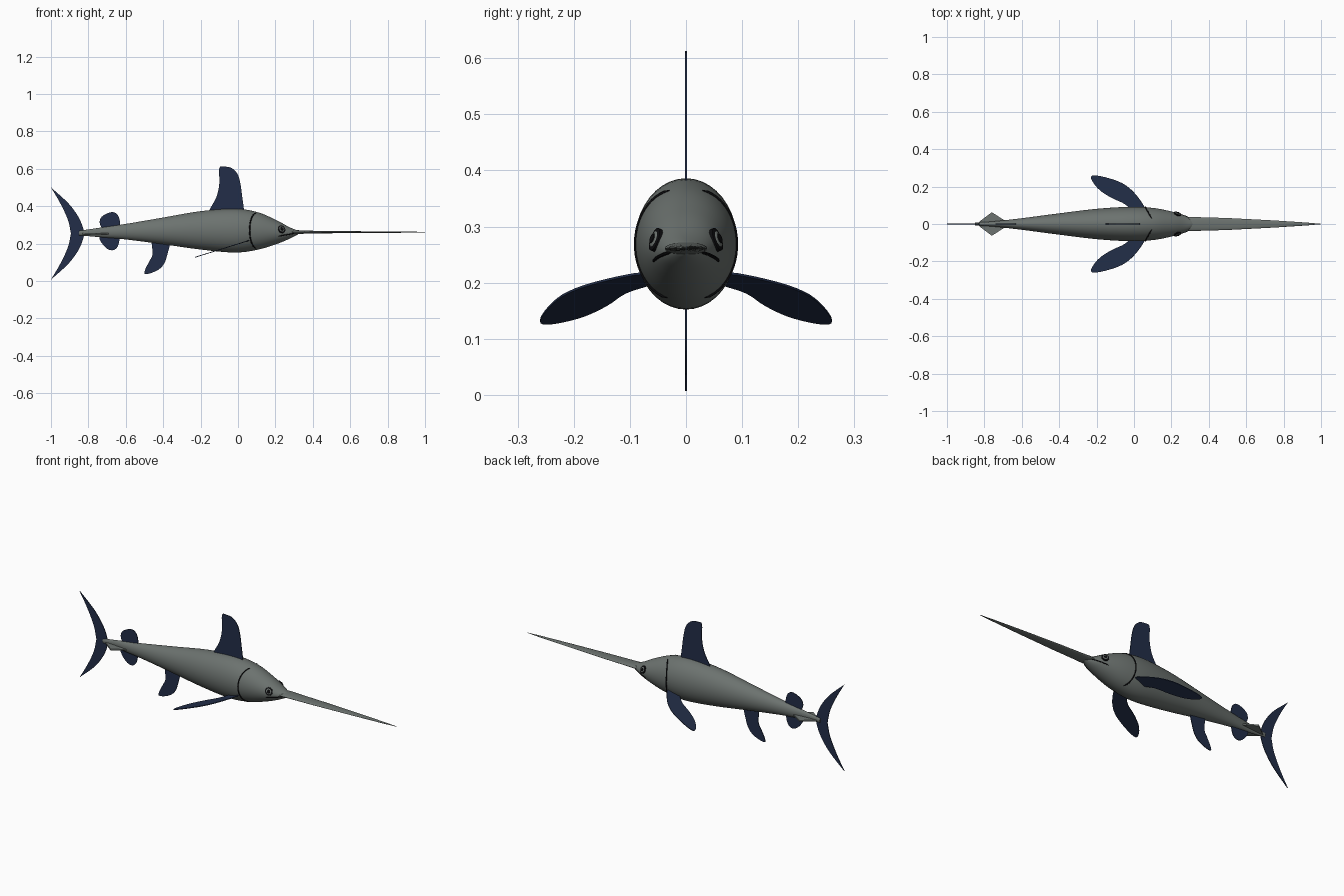
import bpy, bmesh, math
from mathutils import Vector

if "Cube" in bpy.data.objects:
    bpy.data.objects.remove(bpy.data.objects["Cube"])


def material(name, rgb):
    m = bpy.data.materials.new(name)
    m.use_nodes = True
    color = (*rgb, 1)
    m.diffuse_color = color
    bsdf = m.node_tree.nodes["Principled BSDF"]
    bsdf.inputs["Base Color"].default_value = color
    bsdf.inputs["Roughness"].default_value = 0.7
    return m


GREY = material("slate grey skin", (0.15, 0.17, 0.16))
NAVY = material("dark navy fins", (0.016, 0.027, 0.065))
BLACK = material("black details", (0.004, 0.004, 0.005))


def finish(bm, name, mat, smooth=True):
    bmesh.ops.recalc_face_normals(bm, faces=bm.faces)
    mesh = bpy.data.meshes.new(name)
    bm.to_mesh(mesh)
    bm.free()
    mesh.materials.append(mat)
    ob = bpy.data.objects.new(name, mesh)
    bpy.context.collection.objects.link(ob)
    if smooth:
        bpy.ops.object.select_all(action="DESELECT")
        ob.select_set(True)
        bpy.context.view_layer.objects.active = ob
        bpy.ops.object.shade_smooth_by_angle(angle=math.radians(40))
    return ob


def spline(points, steps):
    """Catmull-Rom curve through the points."""
    p = [Vector(q) for q in points]
    p = [2 * p[0] - p[1]] + p + [2 * p[-1] - p[-2]]
    out = []
    for a, b, c, d in zip(p, p[1:], p[2:], p[3:]):
        for i in range(steps):
            t = i / steps
            out.append(0.5 * (2 * b + (c - a) * t + (2 * a - 5 * b + 4 * c - d) * t * t
                              + (3 * b - a - 3 * c + d) * t ** 3))
    return out + [p[-2]]


def loft(name, rings, mat):
    """Skin closed rings of points and cap both ends."""
    bm = bmesh.new()
    loops = [[bm.verts.new(v) for v in r] for r in rings]
    n = len(loops[0])
    for a, b in zip(loops, loops[1:]):
        for i in range(n):
            j = (i + 1) % n
            bm.faces.new((a[i], a[j], b[j], b[i]))
    bm.faces.new(loops[0])
    bm.faces.new(loops[-1])
    return finish(bm, name, mat)


# Body stations: x, top z, bottom z, half width
STATIONS = spline([
    (-0.85, 0.268, 0.244, 0.008), (-0.75, 0.283, 0.235, 0.014),
    (-0.6, 0.305, 0.222, 0.031), (-0.4, 0.339, 0.196, 0.057),
    (-0.2, 0.373, 0.168, 0.081), (-0.02, 0.386, 0.152, 0.092),
    (0.1, 0.369, 0.166, 0.086), (0.2, 0.328, 0.195, 0.067),
    (0.27, 0.29, 0.223, 0.045), (0.31, 0.273, 0.243, 0.022),
    (0.325, 0.266, 0.252, 0.006)], 6)


def skin(x, angle, lift=0.0):
    """Point on the body; angle runs from the back (0) round the left side."""
    for a, b in zip(STATIONS, STATIONS[1:]):
        if x <= b[0]:
            break
    s = a.lerp(b, (x - a[0]) / (b[0] - a[0]))
    mid, half = (s[1] + s[2]) / 2, (s[1] - s[2]) / 2
    return Vector((x, (s[3] + lift) * math.sin(angle), mid + (half + lift) * math.cos(angle)))


SIDES = 40
loft("body", [[skin(s[0], 2 * math.pi * i / SIDES) for i in range(SIDES)]
              for s in STATIONS], GREY)


# Flat tapering bill: x, half width, half thickness
def bill_ring(x, w, t):
    return [(x, w * math.cos(a), 0.261 + t * math.sin(a))
            for a in (2 * math.pi * i / 20 for i in range(20))]


loft("bill", [bill_ring(*s) for s in (
    (0.25, 0.032, 0.009), (0.31, 0.038, 0.011), (0.36, 0.036, 0.008),
    (0.5, 0.032, 0.006), (0.75, 0.019, 0.004), (0.92, 0.008, 0.003), (1.0, 0.001, 0.001))], GREY)


def plate(name, outline, place, normal, mat, thick=0.004, smooth=False):
    """Thin plate from a 2D outline set in space by place(u, v)."""
    bm = bmesh.new()
    off = Vector(normal).normalized() * thick
    face = bm.faces.new([bm.verts.new(place(*p) - off / 2) for p in outline])
    new = bmesh.ops.extrude_face_region(bm, geom=[face])["geom"]
    bmesh.ops.translate(bm, vec=off, verts=[g for g in new if isinstance(g, bmesh.types.BMVert)])
    bmesh.ops.triangulate(bm, faces=[f for f in bm.faces if len(f.verts) > 4])
    return finish(bm, name, mat, smooth)


def upright(u, v):
    return Vector((u, 0, v))


# Upright fins in the middle plane
FINS = {
    "dorsal_fin": [(-0.16, 0.36), (-0.147, 0.39), (-0.115, 0.45), (-0.1, 0.52), (-0.1, 0.603),
                   (-0.075, 0.611), (-0.035, 0.604), (-0.003, 0.572), (0.013, 0.519),
                   (0.024, 0.44), (0.035, 0.36)],
    "anal_fin": [(-0.465, 0.23), (-0.457, 0.144), (-0.473, 0.107), (-0.495, 0.064), (-0.499, 0.038),
                 (-0.463, 0.043), (-0.42, 0.064), (-0.393, 0.096), (-0.377, 0.144), (-0.355, 0.23)],
    "second_dorsal_fin": [(-0.71, 0.26), (-0.737, 0.3), (-0.735, 0.335), (-0.708, 0.357),
                          (-0.668, 0.368), (-0.64, 0.348), (-0.63, 0.3), (-0.64, 0.26)],
    "second_anal_fin": [(-0.71, 0.26), (-0.74, 0.237), (-0.73, 0.205), (-0.698, 0.171),
                        (-0.665, 0.165), (-0.642, 0.187), (-0.633, 0.23), (-0.64, 0.26)],
}
for name, pts in FINS.items():
    plate(name, spline(pts, 4), upright, (0, 1, 0), NAVY)

# Crescent tail: front edge and rear edge of the upper lobe, mirrored down
front = spline([(-0.82, 0.0), (-0.835, 0.05), (-0.86, 0.1), (-0.91, 0.165), (-1.0, 0.2465)], 4)
rear = spline([(-1.0, 0.2465), (-0.952, 0.165), (-0.91, 0.075), (-0.893, 0.0)], 4)
half = front + rear[1:]
for name, sign in (("upper", 1), ("lower", -1)):
    plate("tail_lobe_" + name, half, lambda u, v: Vector((u, 0, 0.2535 + sign * v)),
          (0, 1, 0), NAVY)

# Paired parts on the left and right sides
PECTORAL = spline([(0.05, 0.06), (0.056, 0.09), (0.0, 0.168), (-0.067, 0.22), (-0.158, 0.251),
                   (-0.222, 0.259), (-0.224, 0.232), (-0.184, 0.182), (-0.12, 0.14),
                   (-0.05, 0.107), (0.0, 0.06)], 4)


def tube(name, points, radius):
    """Round cord along points, tapered at the ends."""
    rings = []
    for i, p in enumerate(points):
        along = (points[min(i + 1, len(points) - 1)] - points[max(i - 1, 0)]).normalized()
        u = along.orthogonal().normalized() if i == 0 else (u - along * u.dot(along)).normalized()
        v = along.cross(u)
        r = radius * (0.3 if i in (0, len(points) - 1) else 1)
        rings.append([p + r * (u * math.cos(a) + v * math.sin(a))
                      for a in (math.tau * k / 6 for k in range(6))])
    return loft(name, rings, BLACK)


def eye_part(name, side, radius, lift, mat):
    """Low dome resting on the head."""
    x, angle = 0.233, math.radians(70)
    centre = skin(x, angle)
    du = (skin(x + 0.01, angle) - skin(x - 0.01, angle)).normalized()
    dv = (skin(x, angle - 0.1) - skin(x, angle + 0.1)).normalized()
    n = du.cross(dv).normalized()
    n = n if n.y > 0 else -n
    flip = Vector((1, side, 1))
    rings = []
    for k, (r, h) in enumerate(((1, -0.006), (1, lift * 0.6), (0.8, lift), (0.05, lift + 0.001))):
        rings.append([(centre + n * h + radius * r * (du * math.cos(a) + dv * math.sin(a))) * flip
                      for a in (math.tau * i / 24 for i in range(24))])
    return loft(name, rings, mat)


for label, side in (("left", 1), ("right", -1)):
    flip = Vector((1, side, 1))
    plate("pectoral_fin_" + label, PECTORAL,
          lambda u, v: Vector((u, side * v, 0.198 + 0.31 * u)), (-0.31, 0, 1), NAVY)

    # Gill slit bowed backward around the cheek
    gill = []
    for i in range(25):
        t = i / 24
        x = 0.062 + 0.034 * (2 * t - 1) ** 2
        gill.append(skin(x, math.radians(20 + 137 * t)) * flip)
    tube("gill_slit_" + label, gill, 0.0035)

    # Mouth line
    mouth = [skin(0.215 + 0.09 * t, math.radians(112 - 14 * t)) * flip
             for t in (i / 10 for i in range(11))]
    tube("mouth_" + label, mouth, 0.003)

    # Eye
    eye_part("eye_rim_" + label, side, 0.021, 0.004, BLACK)
    eye_part("eye_iris_" + label, side, 0.015, 0.006, GREY)
    eye_part("eye_pupil_" + label, side, 0.010, 0.008, BLACK)

    # Diamond keel beside the tail root
    plate("tail_keel_" + label, [(-0.84, 0.0), (-0.825, 0.014), (-0.76, 0.063), (-0.69, 0.018), (-0.68, 0.0)],
          lambda u, v: Vector((u, side * v, 0.252)), (0, 0, 1), GREY, 0.008)
